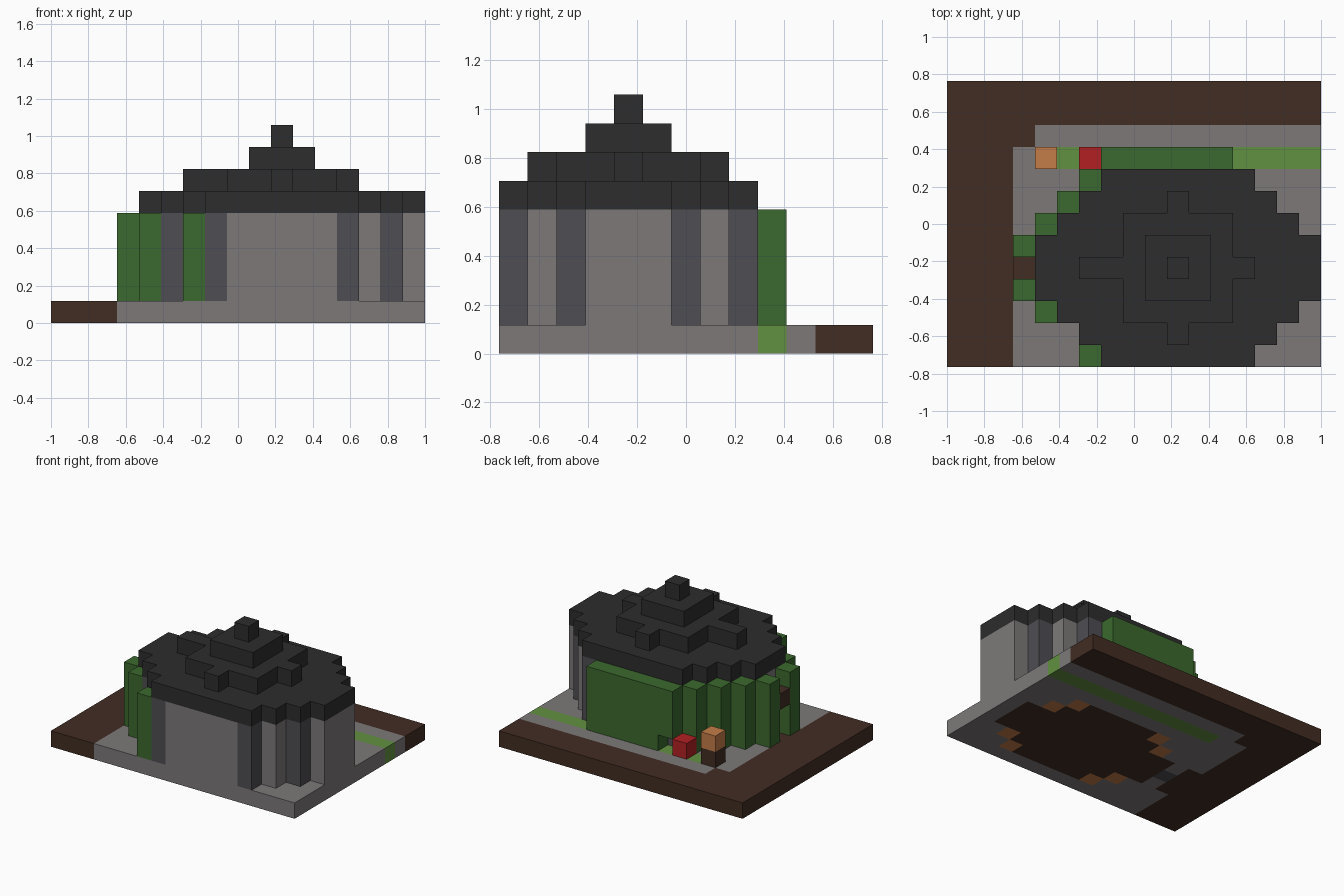
import bpy
import bmesh
from mathutils import Vector

cube = bpy.data.objects.get("Cube")
if cube:
    bpy.data.objects.remove(cube, do_unlink=True)

NX, NY = 17, 13          # plan size in blocks
S = 2 / NX               # block size


def material(name, rgb):
    def linear(c):
        c /= 255
        return c / 12.92 if c < 0.04045 else ((c + 0.055) / 1.055) ** 2.4
    color = [linear(c) for c in rgb] + [1]
    mat = bpy.data.materials.new(name)
    mat.use_nodes = True
    mat.diffuse_color = color
    for node in mat.node_tree.nodes:
        if node.type == 'BSDF_PRINCIPLED':
            node.inputs["Base Color"].default_value = color
            node.inputs["Roughness"].default_value = 0.9
    return mat


soil = material("soil brown", (66, 45, 35))
stone = material("stone grey", (125, 121, 121))
dark_stone = material("dark stone", (78, 77, 82))
slate = material("roof charcoal", (45, 45, 45))
leaf = material("leaf green", (59, 105, 46))
grass = material("grass green", (98, 145, 65))
red = material("red", (178, 32, 36))
wood = material("orange wood", (196, 125, 72))


def box(i0, i1, j0, j1, k0=0, k1=None):
    """Set of block cells, all limits inclusive."""
    k1 = k0 if k1 is None else k1
    return {(i, j, k) for i in range(i0, i1 + 1)
            for j in range(j0, j1 + 1) for k in range(k0, k1 + 1)}


def raised(plan, k0, k1):
    return {(i, j, k) for i, j in plan for k in range(k0, k1 + 1)}


def build(name, cells, mat):
    """Outer skin of a set of blocks, with flat faces merged."""
    bm = bmesh.new()
    for cell in cells:
        for axis in range(3):
            for sign in (-1, 1):
                step = Vector((0, 0, 0))
                step[axis] = sign
                if tuple(int(c + d) for c, d in zip(cell, step)) in cells:
                    continue
                u, v = Vector((0, 0, 0)), Vector((0, 0, 0))
                u[(axis + 1) % 3] = 0.5
                v[(axis + 2) % 3] = 0.5 * sign
                mid = Vector(cell) + Vector((0.5, 0.5, 0.5)) + step * 0.5
                corners = (mid - u - v, mid + u - v, mid + u + v, mid - u + v)
                bm.faces.new([bm.verts.new(((p.x - NX / 2) * S,
                                            (p.y - NY / 2) * S, p.z * S))
                              for p in corners])
    bmesh.ops.remove_doubles(bm, verts=bm.verts, dist=S / 100)
    bmesh.ops.dissolve_limit(bm, angle_limit=0.01, verts=bm.verts, edges=bm.edges)
    mesh = bpy.data.meshes.new(name)
    bm.to_mesh(mesh)
    bm.free()
    mesh.materials.append(mat)
    obj = bpy.data.objects.new(name, mesh)
    bpy.context.collection.objects.link(obj)


# Round plan of the house: half width of each row around the centre block
CX, CY = 10, 4
HALF = {0: 6, 1: 6, 2: 5, 3: 4, 4: 3}
footprint = {(i, j) for j in range(CY * 2 + 1)
             for i in range(CX - HALF[abs(j - CY)], CX + HALF[abs(j - CY)] + 1)}
ring = {(i, j) for i, j in footprint
        if any(n not in footprint for n in
               ((i + 1, j), (i - 1, j), (i, j + 1), (i, j - 1)))}
room = footprint - ring
pillar_bases = {(CX + a * x, CY + b * y) for a in (-1, 1) for b in (-1, 1)
                for x, y in ((4, 2), (3, 3))}

# Ground layer
everything = box(0, 16, 0, 12)
border = box(0, 2, 0, 12) | box(0, 16, 11, 12) | box(3, 3, 10, 10) | box(3, 3, 3, 5)
lawn = box(5, 16, 9, 9)
threshold = box(4, 4, 4, 4)
room_floor = raised(room, 0, 0)
corner_wood = raised(pillar_bases, 0, 0)
build("soil_border", border, soil)
build("grass_strip", lawn, grass)
build("door_threshold", threshold, dark_stone)
build("room_floor", room_floor - corner_wood, soil)
build("floor_wood_corners", corner_wood, wood)
build("paving", everything - border - lawn - threshold - room_floor - corner_wood, stone)

# Walls: alternate light and dark columns around the ring, with a doorway
dark_plan = {(i, j) for i, j in ring
             if (abs(i - CX), abs(j - CY)) in ((3, 4), (5, 2))}
doorway = box(4, 4, 4, 4, 1, 2)
build("light_walls", raised(ring - dark_plan, 1, 4) - doorway, stone)
build("dark_columns", raised(dark_plan, 1, 4), dark_stone)
build("door_lintel", box(3, 3, 4, 4, 3), soil)

# Stepped roof
build("roof_eaves", raised(footprint, 5, 5), slate)
build("roof_middle", box(8, 12, 2, 6, 6) | box(6, 13, 4, 4, 6) | box(10, 10, 1, 7, 6), slate)
build("roof_upper", box(9, 11, 3, 5, 7), slate)
build("roof_finial", box(10, 10, 4, 4, 8), slate)

# Hedges
shrubs = {(3, 3), (4, 2), (6, 0), (3, 5), (4, 6), (5, 7), (6, 8)}
build("hedge_columns", raised(shrubs, 1, 4), leaf)
build("long_hedge", box(7, 12, 9, 9, 1, 4) - box(7, 7, 9, 9, 1), leaf)

# Garden blocks
build("red_block", box(6, 6, 9, 9, 1), red)
build("post_base", box(4, 4, 9, 9, 1), soil)
build("post_top", box(4, 4, 9, 9, 2), wood)
